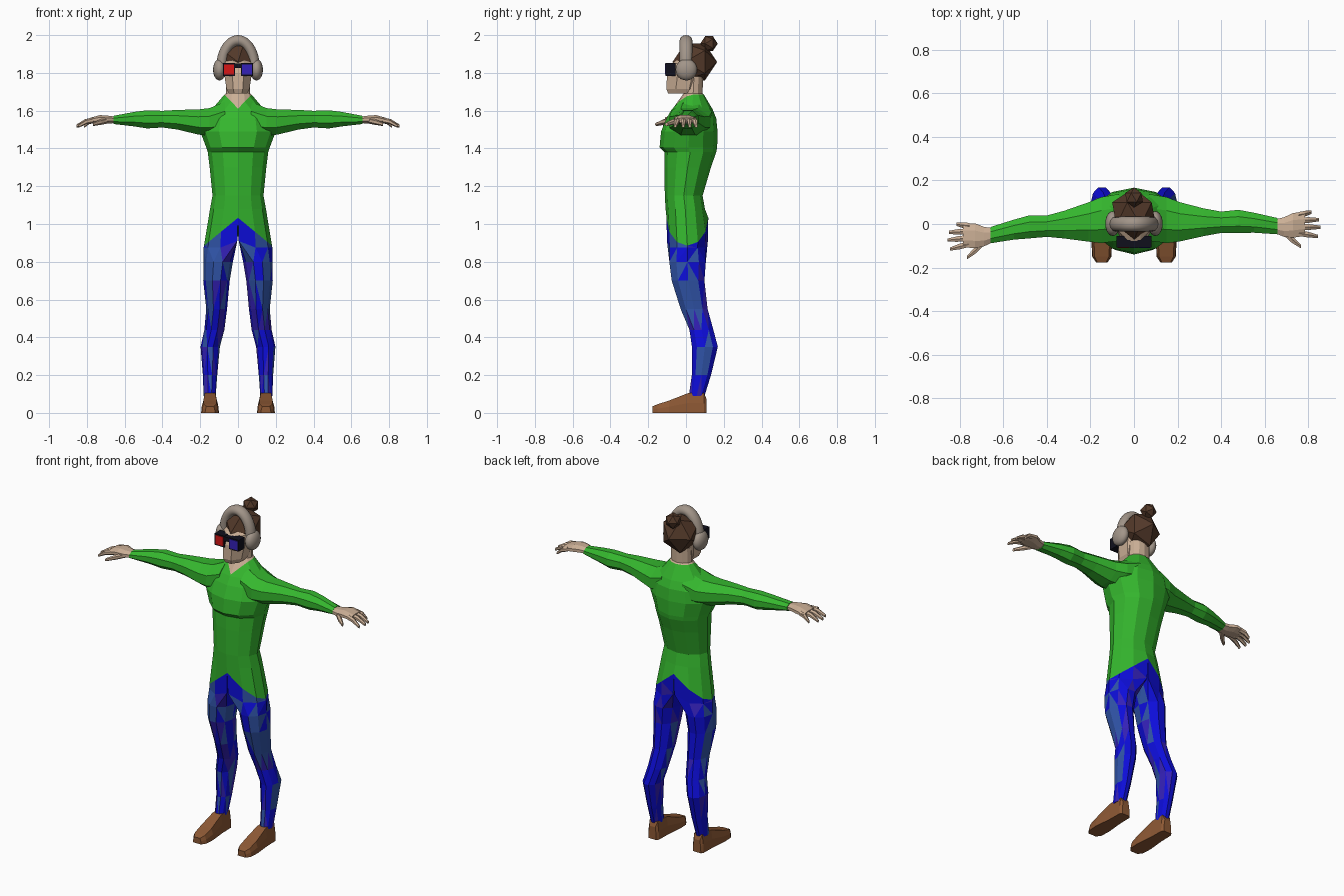
import bpy, bmesh, math, random
from mathutils import Vector, Matrix

if "Cube" in bpy.data.objects:
    bpy.data.objects.remove(bpy.data.objects["Cube"])

random.seed(4)


def mat(name, r, g, b):
    m = bpy.data.materials.new(name)
    m.diffuse_color = (r, g, b, 1)
    m.use_nodes = True
    m.node_tree.nodes["Principled BSDF"].inputs["Base Color"].default_value = m.diffuse_color
    return m


GREEN = mat("sweater green", 0.035, 0.47, 0.027)
BLUE = mat("pure blue", 0.004, 0.004, 0.70)
STEEL = mat("steel blue", 0.03, 0.09, 0.40)
INDIGO = mat("indigo", 0.035, 0.015, 0.48)
LEATHER = mat("shoe brown", 0.27, 0.10, 0.035)
SKIN = mat("skin", 0.60, 0.43, 0.305)
HAIR = mat("hair brown", 0.085, 0.04, 0.022)
GREY = mat("warm grey", 0.36, 0.30, 0.25)
BLACK = mat("frame black", 0.005, 0.005, 0.012)
RED = mat("lens red", 0.68, 0.008, 0.008)


def finish(name, bm, *mats):
    bmesh.ops.recalc_face_normals(bm, faces=bm.faces)
    me = bpy.data.meshes.new(name)
    bm.to_mesh(me)
    bm.free()
    for m in mats:
        me.materials.append(m)
    ob = bpy.data.objects.new(name, me)
    bpy.context.collection.objects.link(ob)
    return ob


def loft(name, rings, *mats, rule=None):
    """Skin a list of equal point rings and cap both ends."""
    bm = bmesh.new()
    vs = [[bm.verts.new(p) for p in r] for r in rings]
    n = len(rings[0])
    for a, b in zip(vs, vs[1:]):
        for i in range(n):
            j = (i + 1) % n
            bm.faces.new((a[i], a[j], b[j], b[i]))
    bm.faces.new(vs[0])
    bm.faces.new(vs[-1])
    if rule:
        bmesh.ops.triangulate(bm, faces=bm.faces)
        bmesh.ops.recalc_face_normals(bm, faces=bm.faces)
        for f in bm.faces:
            f.material_index = rule(f)
    return finish(name, bm, *mats)


def oval(z, hw, yf, yb, n=12, cx=0, start=-90, side=1):
    """Horizontal ring given its half width, front y and back y."""
    pts = []
    for i in range(n):
        t = math.radians(start + 360 * i / n)
        pts.append((side * (cx + hw * math.cos(t)), (yf + yb) / 2 + (yb - yf) / 2 * math.sin(t), z))
    return pts


def box(name, x0, x1, y0, y1, z0, z1, m):
    return loft(name, [[(x0, y0, z), (x1, y0, z), (x1, y1, z), (x0, y1, z)] for z in (z0, z1)], m)


def smooth(ob):
    bpy.ops.object.select_all(action='DESELECT')
    ob.select_set(True)
    bpy.context.view_layer.objects.active = ob
    bpy.ops.object.shade_smooth_by_angle(angle=math.radians(60))


# Sweater body: peaked hem, bust fold and V neck
def hem(p):
    return (p[0], p[1], 0.885 + 0.148 * (1 - abs(p[0]) / 0.18))


HEM = (0.885, 0.18, -0.103, 0.118)
body = [[hem(p) for p in oval(*HEM)]]
for r in [(1.08, 0.148, -0.108, 0.1), (1.15, 0.135, -0.112, 0.088), (1.3, 0.15, -0.115, 0.132),
          (1.38, 0.16, -0.115, 0.16), (1.405, 0.168, -0.14, 0.165), (1.49, 0.2, -0.132, 0.167),
          (1.56, 0.185, -0.103, 0.16), (1.605, 0.14, -0.077, 0.142)]:
    body.append(oval(*r))
neckline = []
for x, y, z in oval(1.685, 0.072, -0.02, 0.095):
    v = max(0, 1 - abs(x) / 0.072) if y < 0.03 else 0
    neckline.append((x, y - 0.05 * v, z - 0.074 * v))
body.append(neckline)
loft("sweater_body", body, GREEN)

# Neck rises from the neckline, head above it
loft("neck", [neckline, oval(1.692, 0.064, -0.012, 0.088), oval(1.78, 0.062, -0.005, 0.09)], SKIN)
loft("head", [oval(z, hw, yf, yb, 8, start=-67.5) for z, hw, yf, yb in
              [(1.69, 0.052, -0.1, 0.05), (1.715, 0.066, -0.111, 0.075), (1.8, 0.08, -0.108, 0.1),
               (1.85, 0.081, -0.085, 0.1), (1.868, 0.076, -0.052, 0.1), (1.885, 0.055, 0.0, 0.09)]], SKIN)

# Hair and bun: faceted balls with a corner to the front and back
for name, c, s in [("hair", (0, 0.047, 1.858), (0.112, 0.118, 0.115)),
                   ("hair_bun", (0, 0.122, 1.955), (0.046, 0.046, 0.046))]:
    bm = bmesh.new()
    bmesh.ops.create_icosphere(bm, subdivisions=1, radius=1)
    bmesh.ops.rotate(bm, verts=bm.verts, cent=(0, 0, 0), matrix=Matrix.Rotation(math.pi / 2, 3, 'X'))
    for v in bm.verts:
        v.co = Vector([c[k] + s[k] * v.co[k] for k in range(3)])
    finish(name, bm, HAIR)

# Headphones: band swept over the head, rounded ear cups
band = []
for i in range(25):
    t = math.pi * i / 24
    d = Vector((math.cos(t), 0, math.sin(t)))
    c = Vector((0.086 * d.x, 0, 1.83 + 0.141 * d.z))
    band.append([c + d * 0.029 * math.cos(a) + Vector((0, 0.034 * math.sin(a), 0))
                 for a in [math.tau * k / 12 for k in range(12)]])
smooth(loft("headphone_band", band, GREY))
for s in (-1, 1):
    bm = bmesh.new()
    bmesh.ops.create_uvsphere(bm, u_segments=20, v_segments=12, radius=1)
    for v in bm.verts:
        v.co = Vector((s * 0.098 + 0.034 * v.co.x, 0.002 + 0.057 * v.co.y, 1.817 + 0.057 * v.co.z))
    smooth(finish("ear_cup", bm, GREY))

# Two-colour glasses
for s, m in ((-1, RED), (1, INDIGO)):
    x0, x1 = sorted((s * 0.015, s * 0.08))
    box("glasses_frame", x0, x1, -0.108, -0.055, 1.784, 1.852, BLACK)
    box("lens", x0 + 0.007, x1 - 0.007, -0.111, -0.107, 1.791, 1.845, m)
box("glasses_bridge", -0.02, 0.02, -0.11, -0.07, 1.825, 1.85, BLACK)


# Trousers: pure blue behind, steel on the outer thigh, patchwork elsewhere
def patch(f):
    c = f.calc_center_median()
    if f.normal.y > 0.25:
        return random.choice((0, 0, 0, 0, 0, 2))
    if f.normal.x * c.x > 0.04 and c.z > 0.5:
        return random.choice((1, 1, 1, 0))
    return random.choice((0, 0, 1, 2))


for s in (-1, 1):
    outer = [(p[0], p[1]) for p in oval(*HEM)[:7]]
    inner = [(0, 0.07), (0, 0.0), (0, -0.06)]
    top = [(s * abs(x), y, hem((x, y, 0))[2]) for x, y in outer + inner]
    mid = [(s * (abs(x) * 0.99 + 0.004), y * 0.98, 0.885 + (0.025 if abs(x) < 0.01 else -0.01))
           for x, y in outer + inner]
    legs = [top, mid]
    for z, cx, rx, yf, yb in [(0.8, 0.105, 0.078, -0.093, 0.11), (0.7, 0.114, 0.07, -0.08, 0.102),
                              (0.55, 0.113, 0.055, -0.032, 0.118), (0.44, 0.125, 0.053, 0.015, 0.148),
                              (0.35, 0.147, 0.051, 0.028, 0.172), (0.2, 0.148, 0.038, 0.028, 0.135),
                              (0.09, 0.15, 0.032, 0.013, 0.1)]:
        legs.append(oval(z, rx, yf, yb, 10, cx, -108, s))
    loft("trouser_leg", legs, BLUE, STEEL, INDIGO, rule=patch)

    # Shoe: six-sided sections from heel to toe
    shoe = []
    for y, hw, zt in [(0.108, 0.026, 0.075), (0.095, 0.035, 0.105), (0.012, 0.037, 0.105),
                      (-0.09, 0.047, 0.065), (-0.15, 0.044, 0.046), (-0.177, 0.026, 0.035)]:
        sec = [(-1, 0), (1, 0), (0.95, 0.5), (0.75, 1), (-0.75, 1), (-0.95, 0.5)]
        shoe.append([(s * (0.148 + hw * a), y, zt * b) for a, b in sec])
    loft("shoe", shoe, LEATHER)


# Arms and hands: sections along x, one arm swung slightly forward
def limb(name, side, rows, m, n=8):
    rings = []
    for x, y, z, ry, rz in rows:
        ring = []
        for i in range(n):
            t = math.tau * (i + 0.5) / n
            yy = y + ry * math.cos(t) * 1.06
            if side < 0:
                yy -= 0.09 * max(0, x - 0.2)
            ring.append((side * x, yy, z + rz * math.sin(t) * 1.06))
        rings.append(ring)
    loft(name, rings, m)


FINGERS = [(-0.042, 0.845, -0.057), (-0.013, 0.856, -0.015), (0.017, 0.85, 0.02), (0.042, 0.815, 0.054)]
for s in (-1, 1):
    limb("sleeve", s, [(0.07, 0.03, 1.56, 0.11, 0.09), (0.15, 0.018, 1.54, 0.108, 0.075),
                       (0.21, 0.01, 1.54, 0.092, 0.068), (0.32, 0.008, 1.552, 0.065, 0.053),
                       (0.4, 0.008, 1.555, 0.05, 0.045), (0.48, 0.012, 1.554, 0.054, 0.049),
                       (0.55, 0.006, 1.555, 0.047, 0.039), (0.66, -0.01, 1.551, 0.038, 0.022)], GREEN)
    limb("palm", s, [(0.64, -0.01, 1.551, 0.03, 0.017), (0.69, -0.014, 1.553, 0.046, 0.021),
                     (0.73, -0.006, 1.556, 0.058, 0.021), (0.785, 0.0, 1.548, 0.056, 0.014)], SKIN)
    for y0, x1, y1 in FINGERS:
        xm, ym = 0.5 * (0.76 + x1), 0.5 * (y0 + y1)
        limb("finger", s, [(0.755, y0, 1.551, 0.014, 0.014), (xm, ym, 1.542, 0.014, 0.013),
                           (x1, y1, 1.518, 0.008, 0.008)], SKIN, 6)
    limb("thumb", s, [(0.685, -0.03, 1.549, 0.022, 0.015), (0.725, -0.07, 1.54, 0.018, 0.014),
                      (0.768, -0.104, 1.528, 0.009, 0.009)], SKIN, 6)
